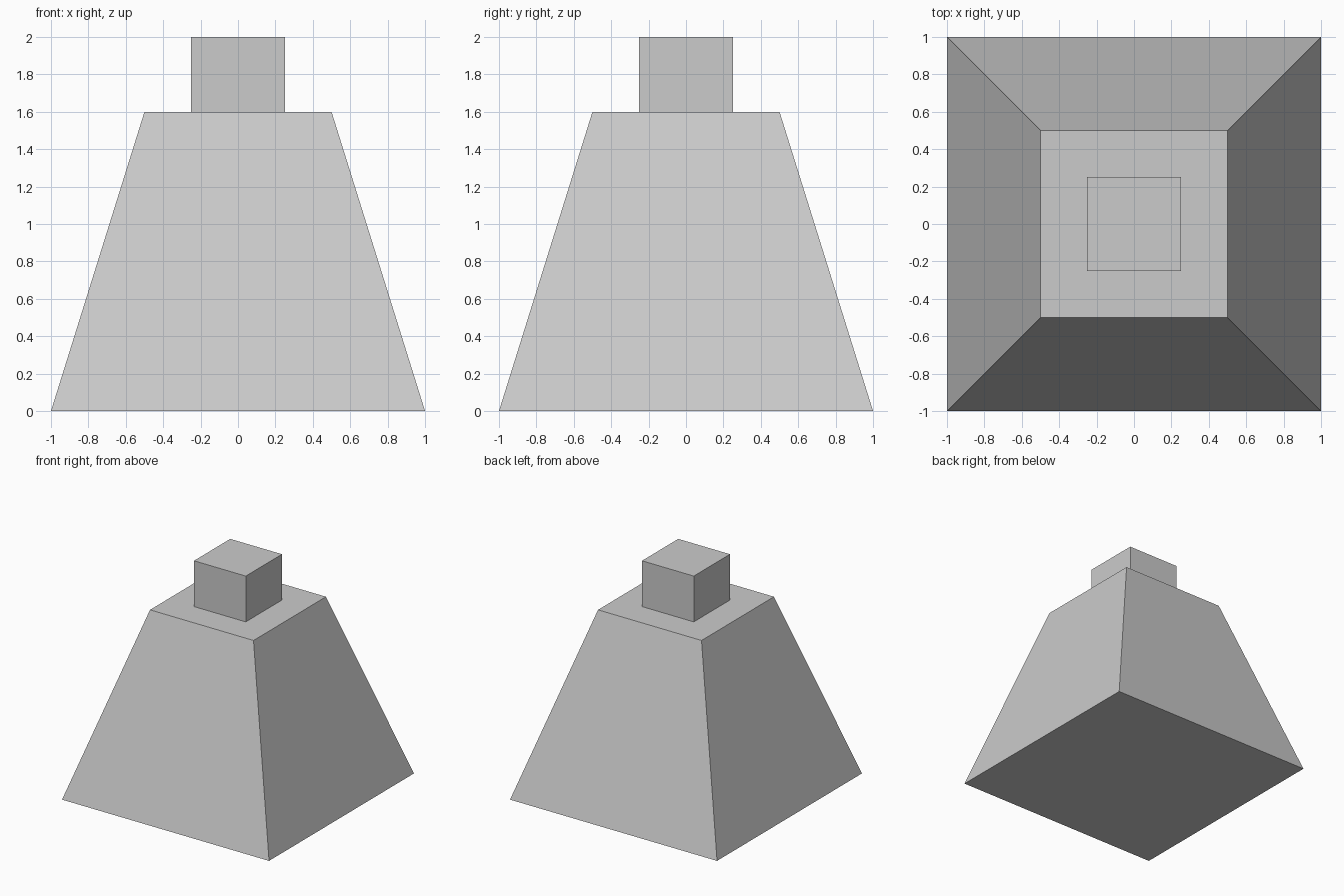
import bpy, bmesh

if "Cube" in bpy.data.objects:
    bpy.data.objects.remove(bpy.data.objects["Cube"])


def square_frustum(name, half_bottom, half_top, z0, z1):
    """Square block whose top may be narrower than its base."""
    bm = bmesh.new()
    bmesh.ops.create_cube(bm, size=2)
    for v in bm.verts:
        top = v.co.z > 0
        half = half_top if top else half_bottom
        v.co = (v.co.x * half, v.co.y * half, z1 if top else z0)
    mesh = bpy.data.meshes.new(name)
    bm.to_mesh(mesh)
    bm.free()
    obj = bpy.data.objects.new(name, mesh)
    bpy.context.collection.objects.link(obj)
    return obj


# Tapered body
square_frustum("tapered_body", 1.0, 0.5, 0.0, 1.6)
# Small block standing on the flat top
square_frustum("top_block", 0.25, 0.25, 1.6, 2.0)
